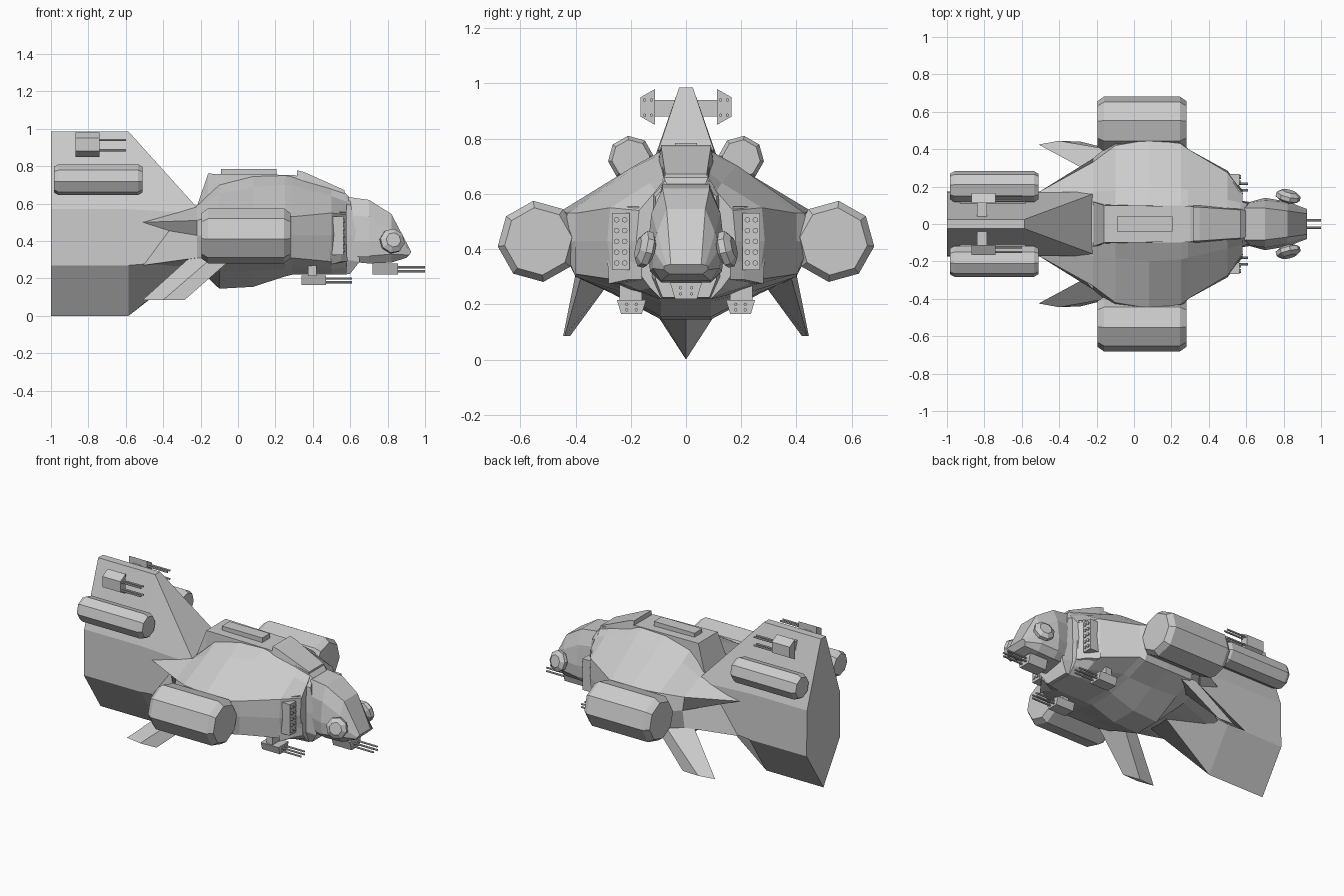
import bpy, bmesh
from math import cos, sin, radians, pi
from mathutils import Vector


def skin(name, rings):
    """Join closed rings of points into a capped, flat-shaded solid."""
    bm = bmesh.new()
    loops = [[bm.verts.new(p) for p in ring] for ring in rings]
    n = len(loops[0])
    for a, b in zip(loops, loops[1:]):
        for i in range(n):
            j = (i + 1) % n
            bm.faces.new((a[i], a[j], b[j], b[i]))
    bm.faces.new(loops[0])
    bm.faces.new(loops[-1])
    bmesh.ops.remove_doubles(bm, verts=bm.verts, dist=0.0005)
    bmesh.ops.recalc_face_normals(bm, faces=bm.faces)
    mesh = bpy.data.meshes.new(name)
    bm.to_mesh(mesh)
    bm.free()
    ob = bpy.data.objects.new(name, mesh)
    bpy.context.collection.objects.link(ob)
    return ob


def both(name, rings):
    """Build a part on both sides of the ship."""
    for side, s in (("left", 1), ("right", -1)):
        skin(f"{name}_{side}", [[(p[0], p[1] * s, p[2]) for p in r] for r in rings])


def half(x, pts):
    """Symmetric ring at x from (y, z, optional x offset) points, top to bottom."""
    pts = [(x + (p[2] if len(p) > 2 else 0), p[0], p[1]) for p in pts]
    return pts + [(a, -b, c) for a, b, c in reversed(pts)]


def extrude(x0, x1, prof):
    return [[(x, y, z) for y, z in prof] for x in (x0, x1)]


def circle(x, y, z, r, n=8, rot=0.0):
    return [(x, y + r * cos(rot + i * 2 * pi / n), z + r * sin(rot + i * 2 * pi / n)) for i in range(n)]


def box(x0, x1, y0, y1, z0, z1):
    return extrude(x0, x1, [(y0, z0), (y1, z0), (y1, z1), (y0, z1)])


def pod(name, x0, x1, y, z, r, bevel, rot):
    both(name, [circle(x, y, z, q, 8, rot) for x, q in
                ((x0, r * 0.83), (x0 + bevel, r), (x1 - bevel, r), (x1, r * 0.83))])


def barrels(name, x0, x1, ys, zs, r=0.006):
    for i, y in enumerate(ys):
        for j, z in enumerate(zs):
            both(f"{name}_{i}{j}", [circle(x, y, z, r) for x in (x0, x1)])


# Main hull
skin("hull", [half(x, p) for x, p in (
    (-0.51, [(.02, .53), (.10, .52), (.17, .50), (.17, .455, .14), (.17, .27), (.10, .26), (.02, .26)]),
    (-0.22, [(.10, .59), (.17, .58), (.33, .51), (.35, .43), (.33, .31), (.20, .27), (.08, .26)]),
    (-0.10, [(.10, .70), (.18, .65), (.42, .54), (.45, .43), (.40, .30), (.27, .24), (.09, .145)]),
    (0.08, [(.10, .745), (.20, .69), (.45, .54), (.465, .43), (.40, .30), (.26, .24), (.09, .155)]),
    (0.25, [(.10, .75), (.19, .70), (.43, .53), (.45, .42), (.40, .30), (.25, .25), (.09, .21)]),
    (0.29, [(.09, .745), (.18, .70), (.40, .53), (.40, .43), (.40, .31), (.25, .26), (.10, .22)]),
    (0.50, [(.08, .68), (.13, .64), (.275, .55), (.285, .43), (.265, .29), (.17, .25), (.10, .22)]),
    (0.58, [(.08, .65), (.11, .61), (.17, .54), (.18, .43), (.16, .30), (.13, .26), (.09, .22)]))])

# Raised spine, roof hatch and sloped canopy plate
skin("spine", [half(x, [(w, z), (w + .01, .5)]) for x, w, z in
               ((-.22, .12, .585), (-.16, .10, .76), (.30, .095, .753), (.57, .08, .665))])
skin("roof_hatch", box(-.09, .205, -.04, .04, .74, .785))
skin("canopy_plate", [half(x, [(w, z), (w + .01, z - .06)]) for x, w, z in
                      ((.315, .09, .778), (.35, .09, .77), (.57, .075, .672))])

# Neck collar
skin("neck_collar", [half(x, p) for x, p in (
    (.57, [(.08, .66), (.12, .60), (.125, .43), (.125, .30), (.09, .22)]),
    (.65, [(.07, .635, -.055), (.11, .59, -.045), (.115, .43, -.01), (.11, .29), (.085, .225, -.05)]))])

# Cockpit head
skin("cockpit_head", [half(x, p) for x, p in (
    (.59, [(.085, .635), (.11, .54), (.11, .40), (.10, .32), (.08, .29)]),
    (.70, [(.085, .62), (.125, .53), (.14, .40), (.13, .32), (.09, .28)]),
    (.82, [(.07, .545), (.105, .46), (.12, .40), (.12, .33), (.09, .285)]),
    (.925, [(.055, .345), (.07, .342), (.08, .338), (.08, .325, -.01), (.06, .31, -.025)]))])

# Tilted octagonal discs on the head
axis = Vector((0.25, 1.0, 0.25)).normalized()
quat = axis.to_track_quat('Z', 'Y')
centre = Vector((.825, .15, .40))
both("head_disc", [[centre + quat @ Vector((r * cos(i * pi / 4 + .2), r * sin(i * pi / 4 + .2), d))
                    for i in range(8)]
                   for d, r in ((-.03, .04), (-.015, .067), (.008, .067), (.026, .04))])

# Tall tail fin
tail = [(.025, .985), (.17, .57), (.175, .27), (0, 0)]
skin("tail_fin", [half(-1.0, tail), half(-.585, tail),
                  half(-.22, [(.16, .58), (.17, .55), (.175, .30), (0, .30, .02)])])

# Engine pods
pod("side_engine", -.195, .28, .535, .428, .148, .035, radians(-7))
pod("tail_engine", -.985, -.51, .2, .728, .083, .025, radians(-7))
both("side_engine_mount", box(-.12, .22, .35, .46, .34, .50))
both("tail_engine_mount", box(-.93, -.58, .06, .16, .68, .74))

# Swept lower fins
both("lower_fin", [
    [(-.26, .29, .31), (-.15, .27, .29), (-.04, .38, .30), (-.14, .40, .31)],
    [(-.51, .425, .085), (-.40, .42, .085), (-.285, .44, .085), (-.40, .445, .085)]])

# Tail guns
both("tail_gun", extrude(-.87, -.74, [(.112, .85), (.165, .88), (.165, .95), (.112, .98)]))
both("tail_gun_arm", box(-.84, -.785, .02, .115, .88, .94))
barrels("tail_gun_barrel", -.75, -.6, (.125, .15), (.885, .94))

# Belly guns
both("belly_gun", extrude(.34, .47, [(.16, .165), (.235, .165), (.25, .215), (.145, .215)]))
both("belly_gun_mount", box(.375, .42, .16, .24, .21, .30))
barrels("belly_gun_barrel", .46, .61, (.18, .215), (.18, .20))

# Chin gun
skin("chin_gun", extrude(.72, .855, [(-.04, .22), (.04, .22), (.058, .28), (-.058, .28)]))
barrels("chin_gun_barrel", .85, 1.0, (.02,), (.238, .26))

# Rocket racks and their angled cheek plates
both("cheek_plate", [[(.455, .19, .55), (.455, .295, .55), (.50, .28, .275), (.50, .17, .275)],
                     [(.575, .17, .555), (.545, .21, .555), (.55, .21, .29), (.585, .16, .29)]])
both("rocket_rack", box(.49, .565, .205, .268, .325, .53))
barrels("rocket_tube", .55, .573, (.222, .251), [.35 + .039 * i for i in range(5)], .01)
